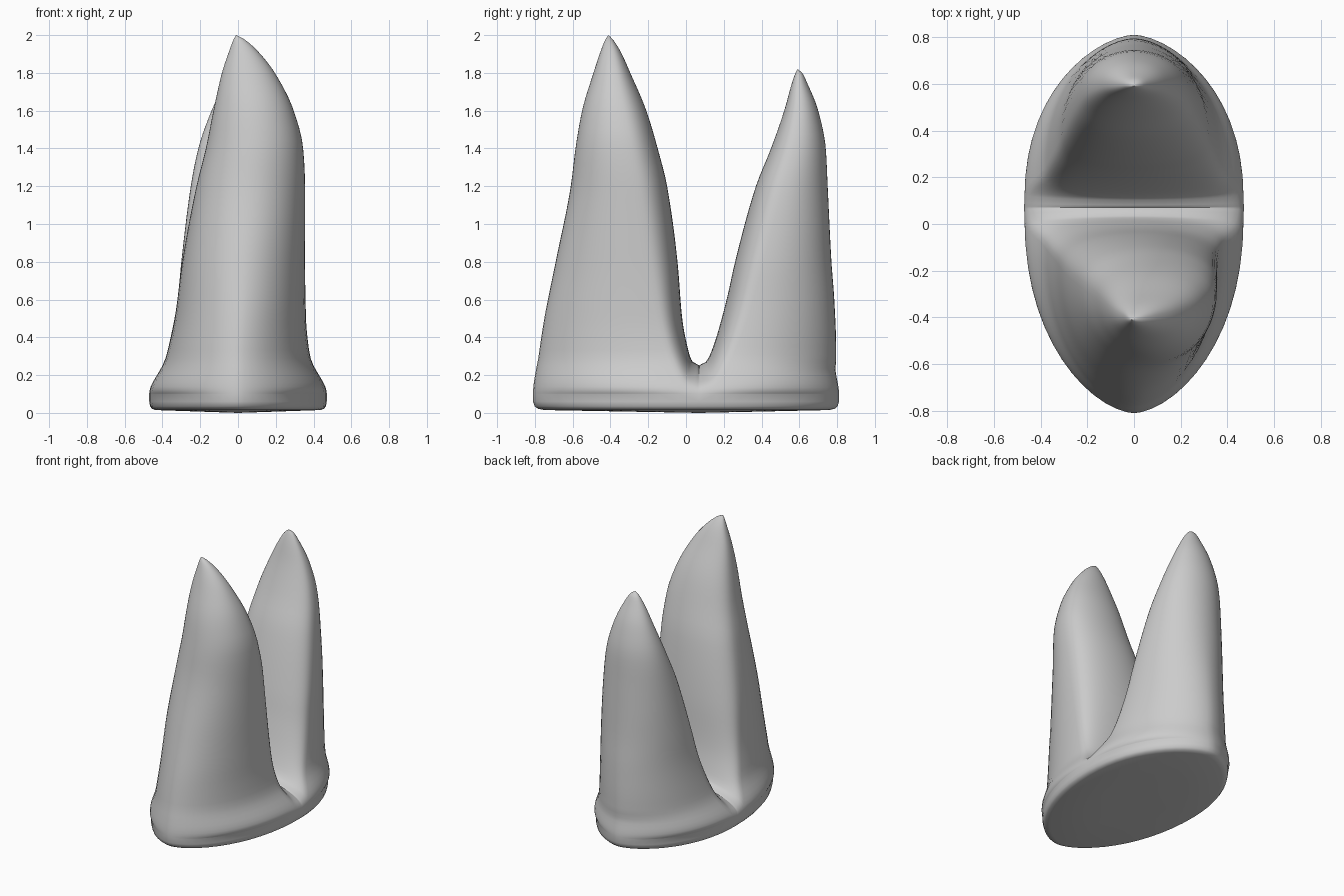
import bpy
import bmesh
from math import pi, cos, sin

cube = bpy.data.objects.get("Cube")
if cube:
    bpy.data.objects.remove(cube, do_unlink=True)

SEAM_Y = 0.07     # the saddle ridge between the two horns
SADDLE_Z = 0.25   # height of the ridge at its middle
RIM_Z = 0.1       # height of the ridge at its ends
ARC = 28          # segments along the outer and the inner arc
LEVELS = 44       # rings from the base to a tip

# Rows: height, outer y, inner y, lowest x, highest x
FOOT = [(.02, .79, .07, -.465, .465), (.1, .81, .07, -.47, .47), (.25, .79, .07, -.4, .4)]
FRONT = [(z, -out, y, lo, hi) for z, out, y, lo, hi in FOOT] + [
    (.27, -.785, .035, -.39, .39),
    (.34, -.775, .01, -.37, .375),
    (.5, -.75, -.02, -.335, .36),
    (.8, -.69, -.045, -.295, .355),
    (1.2, -.61, -.1, -.22, .355),
    (1.4, -.585, -.15, -.17, .345),
    (1.6, -.55, -.21, -.13, .295),
    (1.8, -.49, -.295, -.085, .195),
    (1.92, -.45, -.35, -.045, .1),
    (1.98, -.425, -.39, -.022, .03),
    (2, -.41, -.41, -.01, -.01),
]
BACK = FOOT + [
    (.27, .795, .105, -.39, .39),
    (.34, .795, .14, -.37, .37),
    (.6, .785, .215, -.32, .33),
    (.8, .77, .26, -.3, .31),
    (1.2, .75, .37, -.25, .255),
    (1.4, .74, .45, -.21, .21),
    (1.6, .7, .52, -.14, .14),
    (1.75, .64, .562, -.065, .065),
    (1.8, .615, .58, -.03, .03),
    (1.82, .59, .59, 0, 0),
]


def sample(rows, column, z):
    """Smooth interpolation of one column that never overshoots."""
    z = min(max(z, rows[0][0]), rows[-1][0])
    i = 0
    while i < len(rows) - 2 and z > rows[i + 1][0]:
        i += 1

    def secant(k):
        k = min(max(k, 0), len(rows) - 2)
        return (rows[k + 1][column] - rows[k][column]) / (rows[k + 1][0] - rows[k][0])

    def slope(k):
        a, b = secant(k - 1), secant(k)
        return 2 * a * b / (a + b) if a * b > 0 else 0

    h = rows[i + 1][0] - rows[i][0]
    t = (z - rows[i][0]) / h
    p, q = rows[i][column], rows[i + 1][column]
    return (p * (1 + 2 * t) * (1 - t) ** 2 + q * t * t * (3 - 2 * t)
            + h * t * (1 - t) * (slope(i) * (1 - t) - slope(i + 1) * t))


def section_point(rows, s, angle):
    """Point on the ring at level s; the first half turn is the outer arc."""
    top = rows[-1][0]
    u, v = cos(angle), sin(angle)
    outer = v >= -1e-6
    floor = RIM_Z if outer else RIM_Z + (SADDLE_Z - RIM_Z) * abs(v) ** 0.8
    z = floor + (top - floor) * s
    inner_y = sample(rows, 2, SADDLE_Z + (top - SADDLE_Z) * s)
    # The widest line starts on the ridge and moves into the horn higher up
    depth = sample(rows, 1, z) - inner_y
    middle_y = inner_y + 0.45 * s ** 0.6 * depth
    lo, hi = sample(rows, 3, z), sample(rows, 4, z)
    if outer:
        power = 1.2 - 0.2 * min(1, s * 2)
        u = abs(u) ** power * (1 if u > 0 else -1)
        y = middle_y + (sample(rows, 1, z) - middle_y) * abs(v) ** 0.95
    else:
        y = middle_y + (inner_y - middle_y) * abs(v) ** 0.8
    return ((lo + hi) / 2 + (hi - lo) / 2 * u, y, z)


def bridge(bm, low, high, closed):
    count = len(low)
    for i in range(count if closed else count - 1):
        j = (i + 1) % count
        bm.faces.new((low[i], low[j], high[j], high[i]))


def add_half(bm, rows):
    # Horn rings up to the tip
    rings = []
    for level in range(LEVELS):
        s = 0.5 - 0.5 * cos(pi * level / LEVELS)
        rings.append([bm.verts.new(section_point(rows, s, pi * k / ARC))
                      for k in range(2 * ARC)])
    for low, high in zip(rings, rings[1:]):
        bridge(bm, low, high, True)
    x, y, z = rows[-1][3], rows[-1][1], rows[-1][0]
    tip = bm.verts.new((x, y, z))
    for i, vert in enumerate(rings[-1]):
        bm.faces.new((vert, rings[-1][(i + 1) % (2 * ARC)], tip))
    # Foot with a rounded lower edge and a slightly domed underside
    rim = rings[0][:ARC + 1]
    previous = rim
    for height, scale in ((.06, 1), (.035, .99), (.022, .97), (.015, .93), (.008, .5)):
        ring = [bm.verts.new((v.co.x * scale, SEAM_Y + (v.co.y - SEAM_Y) * scale, height))
                for v in rim]
        bridge(bm, ring, previous, False)
        previous = ring
    centre = bm.verts.new((0, SEAM_Y, 0))
    for a, b in zip(previous, previous[1:]):
        bm.faces.new((b, a, centre))


# Body: two horns joined along the saddle ridge
bm = bmesh.new()
add_half(bm, FRONT)
add_half(bm, BACK)
bmesh.ops.remove_doubles(bm, verts=bm.verts, dist=0.0005)
bmesh.ops.recalc_face_normals(bm, faces=bm.faces)
mesh = bpy.data.meshes.new("two_horned_body")
bm.to_mesh(mesh)
bm.free()
body = bpy.data.objects.new("two_horned_body", mesh)
bpy.context.collection.objects.link(body)

# Plain grey material
grey = bpy.data.materials.new("light_grey")
grey.use_nodes = True
colour = (0.6, 0.6, 0.6, 1)
grey.diffuse_color = colour
grey.node_tree.nodes["Principled BSDF"].inputs["Base Color"].default_value = colour
mesh.materials.append(grey)

bpy.context.view_layer.objects.active = body
body.select_set(True)
bpy.ops.object.shade_smooth_by_angle(angle=pi / 3)
